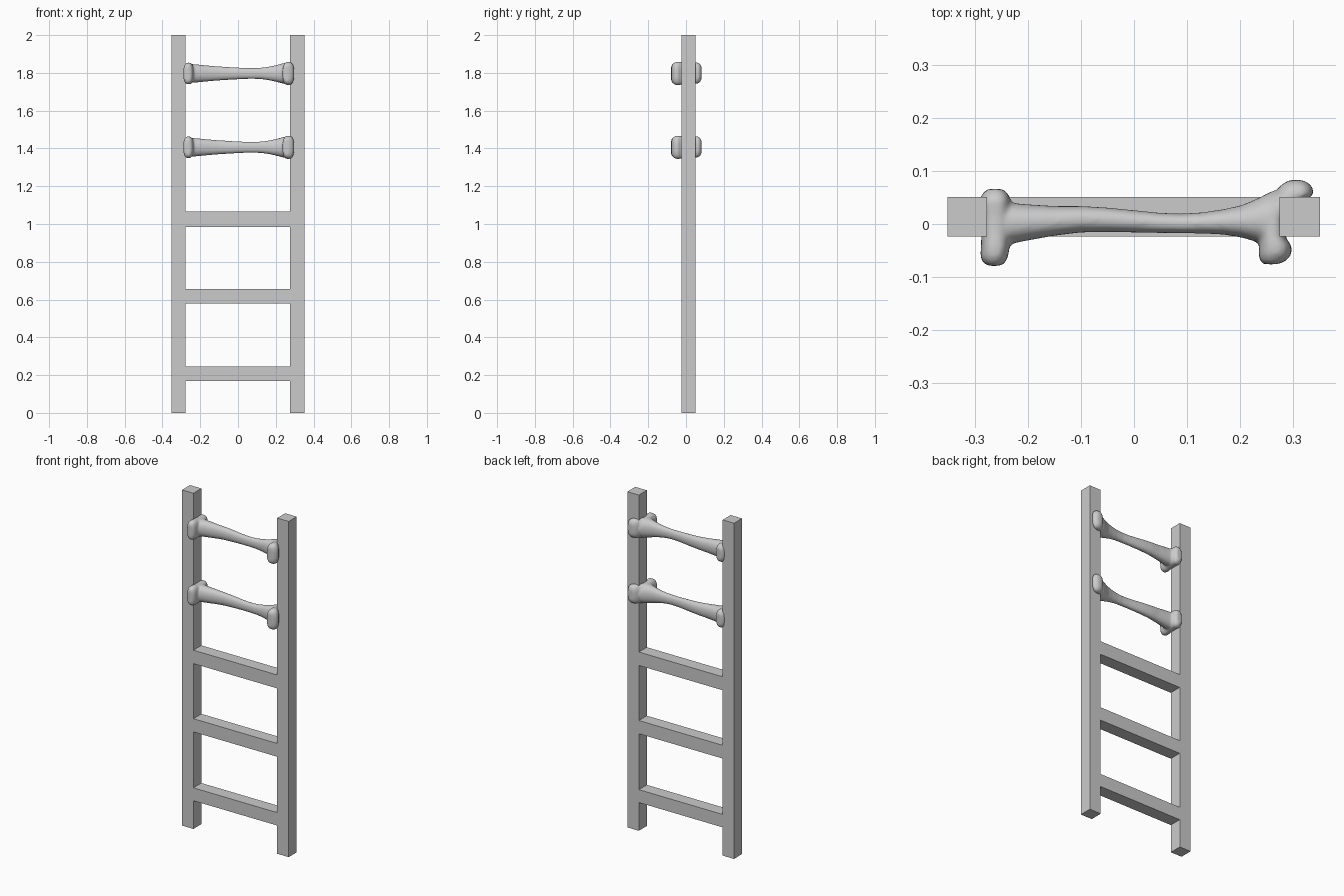
import bpy, bmesh
from math import cos, sin, pi, copysign


def box(name, lo, hi):
    bm = bmesh.new()
    bmesh.ops.create_cube(bm, size=1)
    for v in bm.verts:
        v.co = [(a + b) / 2 + c * (b - a) for a, b, c in zip(lo, hi, v.co)]
    return add(name, bm)


def add(name, bm):
    me = bpy.data.meshes.new(name)
    bm.to_mesh(me)
    bm.free()
    ob = bpy.data.objects.new(name, me)
    bpy.context.collection.objects.link(ob)
    return ob


def loft(bm, stations, along_x, power, n=32):
    """Closed tube; each station is (position, side offset, side half-width, z offset, z half-height)."""
    rings = []
    for t, off, half, zoff, zhalf in stations:
        ring = []
        for i in range(n):
            a = 2 * pi * i / n
            s = off + half * copysign(abs(cos(a)) ** (2 / power), cos(a))
            z = zoff + zhalf * copysign(abs(sin(a)) ** (2 / power), sin(a))
            ring.append(bm.verts.new((t, s, z) if along_x else (s, t, z)))
        rings.append(ring)
    for r0, r1 in zip(rings, rings[1:]):
        for i in range(n):
            j = (i + 1) % n
            bm.faces.new((r0[i], r0[j], r1[j], r1[i]))
    bm.faces.new(rings[0])
    bm.faces.new(rings[-1])


# side rails
Y0, Y1 = -0.024, 0.051
box("rail_left", (-0.352, Y0, 0), (-0.277, Y1, 2))
box("rail_right", (0.275, Y0, 0), (0.351, Y1, 2))

# wooden rungs
for i, (z0, z1) in enumerate([(0.168, 0.245), (0.578, 0.657), (0.985, 1.065)]):
    box(f"rung_{i + 1}", (-0.277, Y0, z0), (0.275, Y1, z1))

# bone rung: shaft and two knobbed heads fused together
bm = bmesh.new()
loft(bm, [(-0.275, 0.0, 0.040, 0, 0.050), (-0.235, 0.001, 0.039, 0, 0.049),
          (-0.20, 0.003, 0.034, 0, 0.046), (-0.15, 0.006, 0.028, 0, 0.041),
          (-0.10, 0.009, 0.025, 0, 0.037), (-0.05, 0.008, 0.023, 0, 0.034),
          (0.0, 0.005, 0.021, 0, 0.031), (0.05, 0.002, 0.019, 0, 0.029),
          (0.09, 0.001, 0.0185, 0, 0.029), (0.13, 0.002, 0.020, 0, 0.031),
          (0.17, 0.004, 0.024, 0, 0.037), (0.205, 0.005, 0.031, 0, 0.045),
          (0.235, 0.007, 0.042, 0, 0.053), (0.262, 0.008, 0.055, 0, 0.058)], True, 2.2)
loft(bm, [(-0.079, -0.264, 0.012, 0, 0.038), (-0.074, -0.264, 0.020, 0, 0.048),
          (-0.063, -0.264, 0.026, 0, 0.056), (-0.045, -0.262, 0.027, 0, 0.058),
          (-0.02, -0.261, 0.027, 0, 0.055), (0.015, -0.261, 0.027, 0, 0.053),
          (0.045, -0.262, 0.029, 0, 0.054), (0.057, -0.262, 0.025, 0, 0.047),
          (0.066, -0.262, 0.014, 0, 0.034)], False, 2.7)
loft(bm, [(-0.076, 0.258, 0.013, 0, 0.040), (-0.070, 0.262, 0.024, 0, 0.051),
          (-0.058, 0.266, 0.031, 0, 0.060), (-0.042, 0.267, 0.031, 0, 0.062),
          (-0.025, 0.262, 0.024, 0, 0.060), (0.01, 0.263, 0.022, 0, 0.058),
          (0.035, 0.278, 0.030, 0.001, 0.057), (0.055, 0.302, 0.037, 0.002, 0.057),
          (0.068, 0.305, 0.033, 0.002, 0.053), (0.077, 0.306, 0.024, 0.002, 0.044),
          (0.083, 0.306, 0.012, 0.002, 0.030)], False, 2.7)
bmesh.ops.recalc_face_normals(bm, faces=bm.faces)
bone = add("bone_rung_lower", bm)
mod = bone.modifiers.new("fuse", 'REMESH')
mod.mode = 'VOXEL'
mod.voxel_size = 0.005
mod = bone.modifiers.new("soften", 'SMOOTH')
mod.factor = 0.5
mod.iterations = 8
bpy.context.view_layer.update()
fused = bpy.data.meshes.new_from_object(bone.evaluated_get(bpy.context.evaluated_depsgraph_get()))
bone.modifiers.clear()
bone.data = fused
for p in fused.polygons:
    p.use_smooth = True
bone.location.z = 1.406

# upper bone rung shares the same mesh
upper = bpy.data.objects.new("bone_rung_upper", fused)
upper.location.z = 1.797
bpy.context.collection.objects.link(upper)
